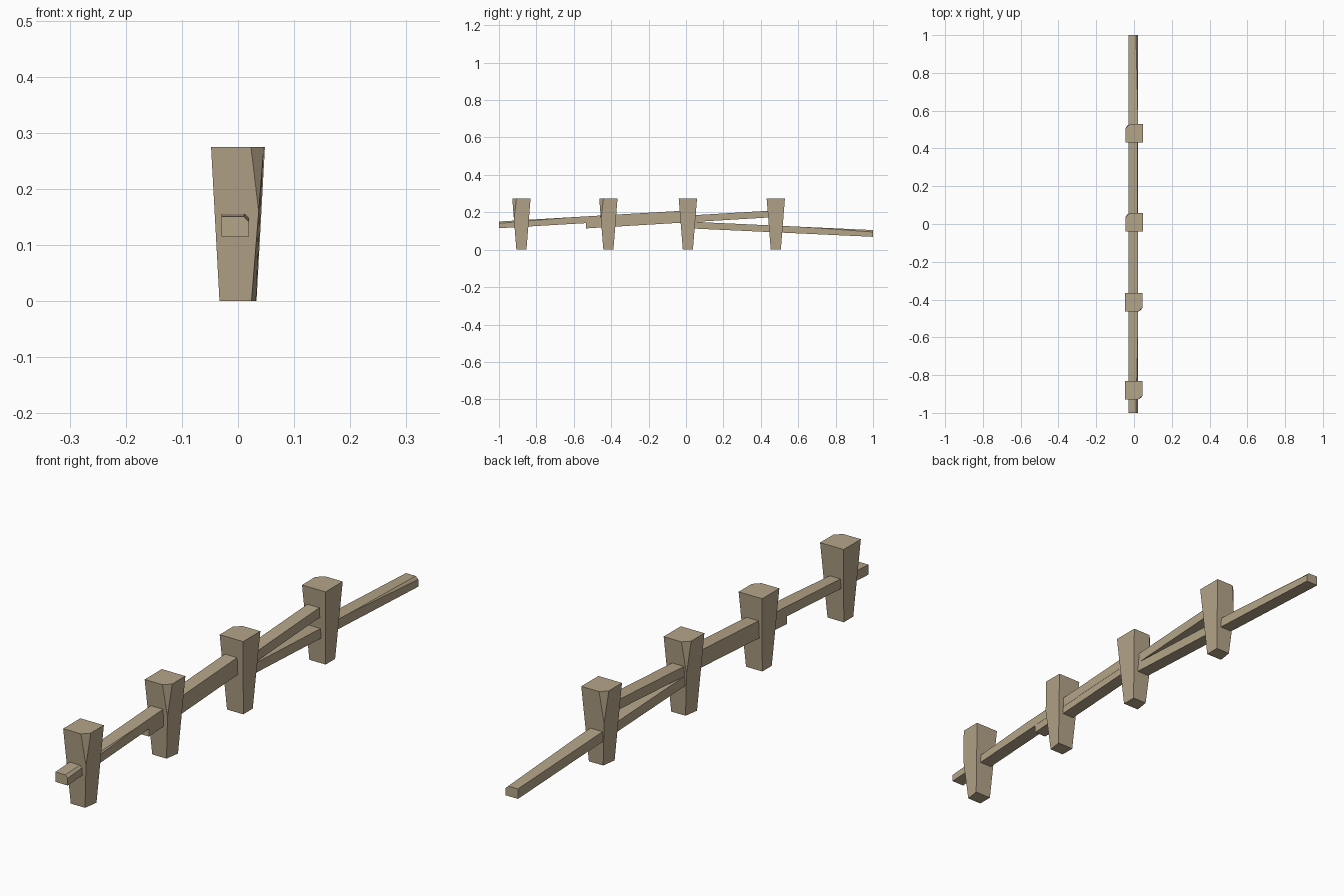
import bpy, math

if "Cube" in bpy.data.objects:
    bpy.data.objects.remove(bpy.data.objects["Cube"])

wood = bpy.data.materials.new("weathered_wood")
wood.diffuse_color = (0.46, 0.375, 0.25, 1)
wood.use_nodes = True
wood.node_tree.nodes["Principled BSDF"].inputs["Base Color"].default_value = wood.diffuse_color


def make(name, verts, faces):
    mesh = bpy.data.meshes.new(name)
    mesh.from_pydata(verts, [], faces)
    mesh.update()
    mesh.materials.append(wood)
    obj = bpy.data.objects.new(name, mesh)
    bpy.context.collection.objects.link(obj)
    return obj


# shared topology: box with one corner shaved by a triangle that tapers out
# 0-3 narrow end, 4 taper tip, 5-6 shaved corner, 7-9 other corners
SHAVED = [(3, 2, 1, 0), (9, 5, 6, 7, 8), (5, 4, 6),
          (0, 1, 4, 5, 9), (1, 2, 7, 6, 4), (2, 3, 8, 7), (3, 0, 9, 8)]


# tapered posts, one top corner shaved off
def post(name, y, turned):
    h, t, cut = 0.275, 0.049, 0.023
    bottom = [(-.033, -.027), (.024, -.027), (.032, .027), (-.033, .027)]
    verts = [(a, b, 0) for a, b in bottom]
    k = 0.16 / h
    verts += [(.024 + (.046 - .024) * k, -.027 - (t - .027) * k, 0.16),
              (.046 - cut, -t, h), (.046, -t + cut, h),
              (.046, t, h), (-.048, t, h), (-.048, -t, h)]
    obj = make(name, verts, SHAVED)
    obj.location.y = y
    if turned:
        obj.rotation_euler.z = math.pi


for i, (y, turned) in enumerate([(-.88, False), (-.415, False),
                                 (.01, True), (.48, True)]):
    post(f"post_{i + 1}", y, turned)


# sloping rails; the outer end has its upper right edge shaved
def rail(name, y0, z0, y1, z1, half=0.0245, cut=0.01, height=0.036):
    cx = -0.0045
    l, r = cx - half, cx + half
    ym, zm = y0 + (y1 - y0) * 0.4, z0 + (z1 - z0) * 0.4
    verts = [(l, y1, z1 + height), (r, y1, z1 + height), (r, y1, z1), (l, y1, z1),
             (r, ym, zm + height),
             (r - cut, y0, z0 + height), (r, y0, z0 + height - cut),
             (r, y0, z0), (l, y0, z0), (l, y0, z0 + height)]
    faces = SHAVED if y1 < y0 else [f[::-1] for f in SHAVED]
    make(name, verts, faces)


rail("front_rail", -1.0, 0.115, 0.01, 0.174)
rail("middle_rail", -0.535, 0.114, 0.47, 0.174, half=0.0238, cut=0.004)
rail("back_rail", 1.0, 0.069, 0.0, 0.115)
